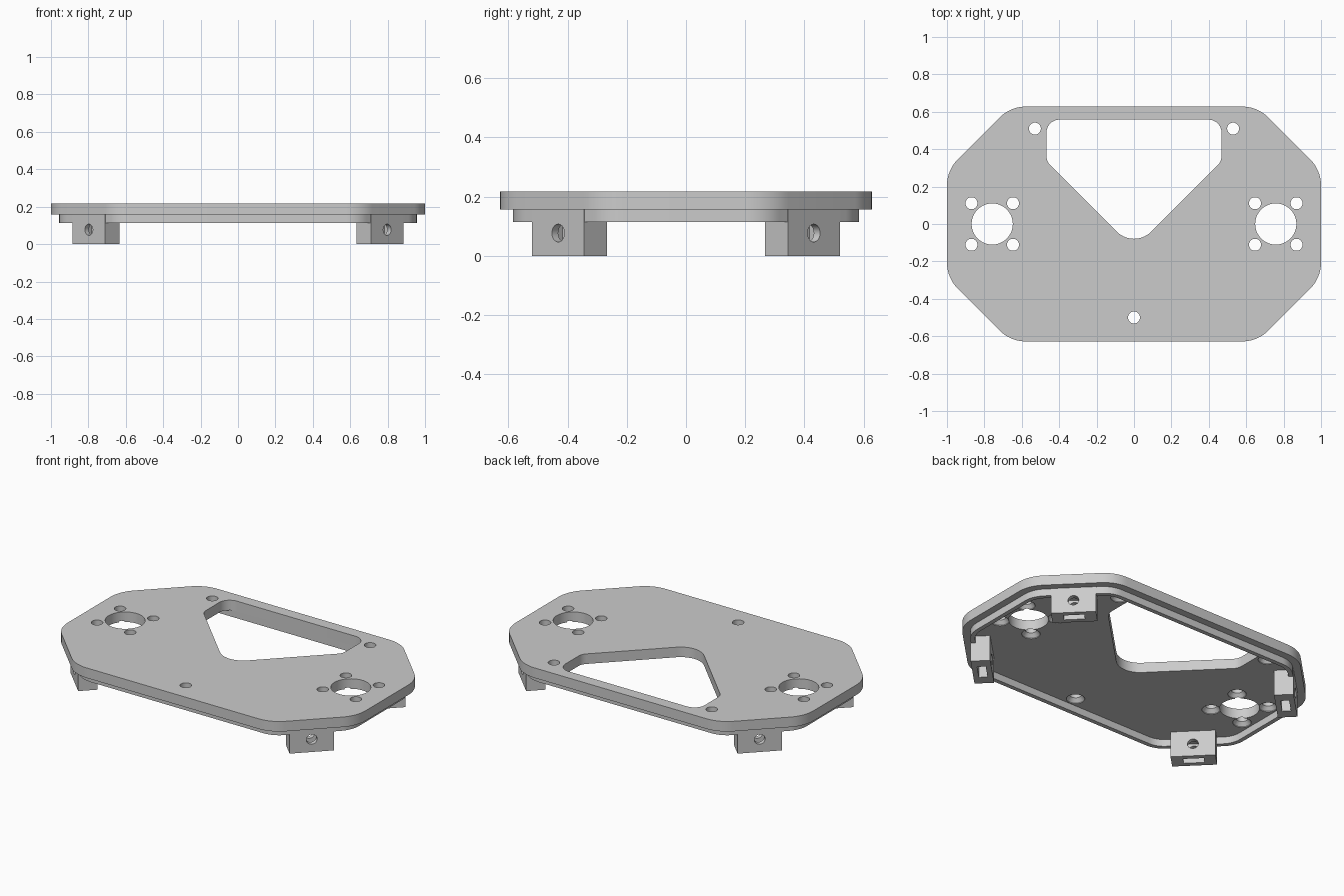
import bpy, bmesh, math
from mathutils import Matrix, Vector

cube = bpy.data.objects.get("Cube")
if cube:
    bpy.data.objects.remove(cube, do_unlink=True)

grey = bpy.data.materials.new("plain grey")
grey.use_nodes = True
COLOUR = (0.6, 0.6, 0.6, 1)
grey.diffuse_color = COLOUR
grey.node_tree.nodes["Principled BSDF"].inputs["Base Color"].default_value = COLOUR

TOP, UNDER, LIP = 0.218, 0.157, 0.114      # heights of plate top, plate underside, lip bottom
INSET, WALL = 0.044, 0.026                 # lip set-back and lip wall thickness


def fillet(corners, steps=10):
    """Round each (x, y, radius) corner of a counter-clockwise polygon."""
    out = []
    for i, (x, y, r) in enumerate(corners):
        p = Vector((x, y))
        a = (Vector(corners[i - 1][:2]) - p).normalized()
        b = (Vector(corners[(i + 1) % len(corners)][:2]) - p).normalized()
        half = a.angle(b) / 2
        centre = p + (a + b).normalized() * r / math.sin(half)
        start = p + a * r / math.tan(half) - centre
        turn = math.pi - 2 * half
        out += [centre + Matrix.Rotation(turn * k / steps, 2) @ start for k in range(steps + 1)]
    return out


def outline(inset):
    """Plate outline: a rectangle with cut, rounded corners, moved inwards."""
    x, y = 1 - inset, 0.628 - inset
    cut_sum = 1.288 - inset * math.sqrt(2)
    right = [(cut_sum - y, -y), (x, x - cut_sum), (x, cut_sum - x), (cut_sum - y, y)]
    points = right + [(-px, -py) for px, py in right]
    return fillet([(px, py, 0.2 - inset) for px, py in points])


def make(name, bm):
    mesh = bpy.data.meshes.new(name)
    bm.normal_update()
    bm.to_mesh(mesh)
    bm.free()
    mesh.materials.append(grey)
    ob = bpy.data.objects.new(name, mesh)
    bpy.context.collection.objects.link(ob)
    return ob


def stack(bm, rings, closed=False):
    """Skin rings of (points, z) from the bottom up; cap the ends, or join last to first."""
    loops = [[bm.verts.new((p[0], p[1], z)) for p in pts] for pts, z in rings]
    n = len(loops[0])
    pairs = list(zip(loops, loops[1:])) + ([(loops[-1], loops[0])] if closed else [])
    for low, high in pairs:
        for i in range(n):
            j = (i + 1) % n
            bm.faces.new((low[i], low[j], high[j], high[i]))
    if not closed:
        bm.faces.new(loops[0][::-1])
        bm.faces.new(loops[-1])


def circle(x, y, r, n=32):
    return [(x + r * math.cos(math.tau * k / n), y + r * math.sin(math.tau * k / n)) for k in range(n)]


def box(bm, size, centre):
    bmesh.ops.create_cube(bm, size=1, matrix=Matrix.Translation(centre) @ Matrix.Diagonal((*size, 1)))


def cut(ob, cutter):
    """Subtract the cutter, bake the result and discard the cutter."""
    cutter.hide_render = True
    mod = ob.modifiers.new("cut", "BOOLEAN")
    mod.operation, mod.solver, mod.object = "DIFFERENCE", "EXACT", cutter
    bpy.context.view_layer.update()
    baked = bpy.data.meshes.new_from_object(ob.evaluated_get(bpy.context.evaluated_depsgraph_get()))
    ob.modifiers.clear()
    ob.data = baked
    bpy.data.objects.remove(cutter, do_unlink=True)


def smooth(ob):
    bpy.ops.object.select_all(action="DESELECT")
    ob.select_set(True)
    bpy.context.view_layer.objects.active = ob
    bpy.ops.object.shade_smooth_by_angle(angle=math.radians(30))


# Main plate
bm = bmesh.new()
stack(bm, [(outline(0), UNDER), (outline(0), TOP)])
plate = make("plate", bm)

# Large window and the two round side openings
bm = bmesh.new()
window = fillet([(0, -0.133, 0.13), (0.468, 0.335, 0.07), (0.468, 0.558, 0.07),
                 (-0.468, 0.558, 0.07), (-0.468, 0.335, 0.07)])
for shape in (window, circle(-0.758, 0, 0.11, 64), circle(0.758, 0, 0.11, 64)):
    stack(bm, [(shape, 0), (shape, 0.4)])
cut(plate, make("opening_cutter", bm))

# Screw holes, countersunk from below
bm = bmesh.new()
screws = [(0, -0.5), (0.53, 0.51), (-0.53, 0.51)]
screws += [(x + dx, dy) for x in (-0.758, 0.758) for dx in (-0.111, 0.111) for dy in (-0.111, 0.111)]
for x, y in screws:
    wide, narrow = circle(x, y, 0.051), circle(x, y, 0.032)
    stack(bm, [(wide, 0.1), (wide, UNDER + 0.004), (narrow, UNDER + 0.026), (narrow, 0.4)])
cut(plate, make("screw_cutter", bm))
smooth(plate)

# Lip around the underside
bm = bmesh.new()
outer, inner = outline(INSET), outline(INSET + WALL)
stack(bm, [(outer, LIP), (outer, UNDER), (inner, UNDER), (inner, LIP)], closed=True)
smooth(make("lip", bm))

# Four corner lugs, each with a cross bore and a nut slot open at the bottom
LENGTH, DEPTH, BORE_Z = 0.248, 0.108, 0.077
for name, sx, sy in (("front_left", 1, -1), ("back_left", 1, 1),
                     ("back_right", -1, 1), ("front_right", -1, -1)):
    bm = bmesh.new()
    box(bm, (DEPTH, LENGTH, UNDER), (-DEPTH / 2, 0, UNDER / 2))
    lug = make(name + "_lug", bm)
    bm = bmesh.new()
    box(bm, (0.048, 0.115, 0.24), (-DEPTH / 2, 0, 0))
    cut(lug, make("slot_cutter", bm))
    bm = bmesh.new()
    turn = Matrix.Translation((-DEPTH / 2, 0, BORE_Z)) @ Matrix.Rotation(math.pi / 2, 4, "Y")
    bmesh.ops.create_cone(bm, cap_ends=True, segments=32, radius1=0.03, radius2=0.03, depth=0.3, matrix=turn)
    cut(lug, make("bore_cutter", bm))
    # Outer face lies flush with the lip on the diagonal
    place = Matrix.Translation((0.7975 * sx, 0.4315 * sy, 0))
    lug.data.transform(place @ Matrix.Rotation(math.atan2(sy, sx), 4, "Z"))
    smooth(lug)
